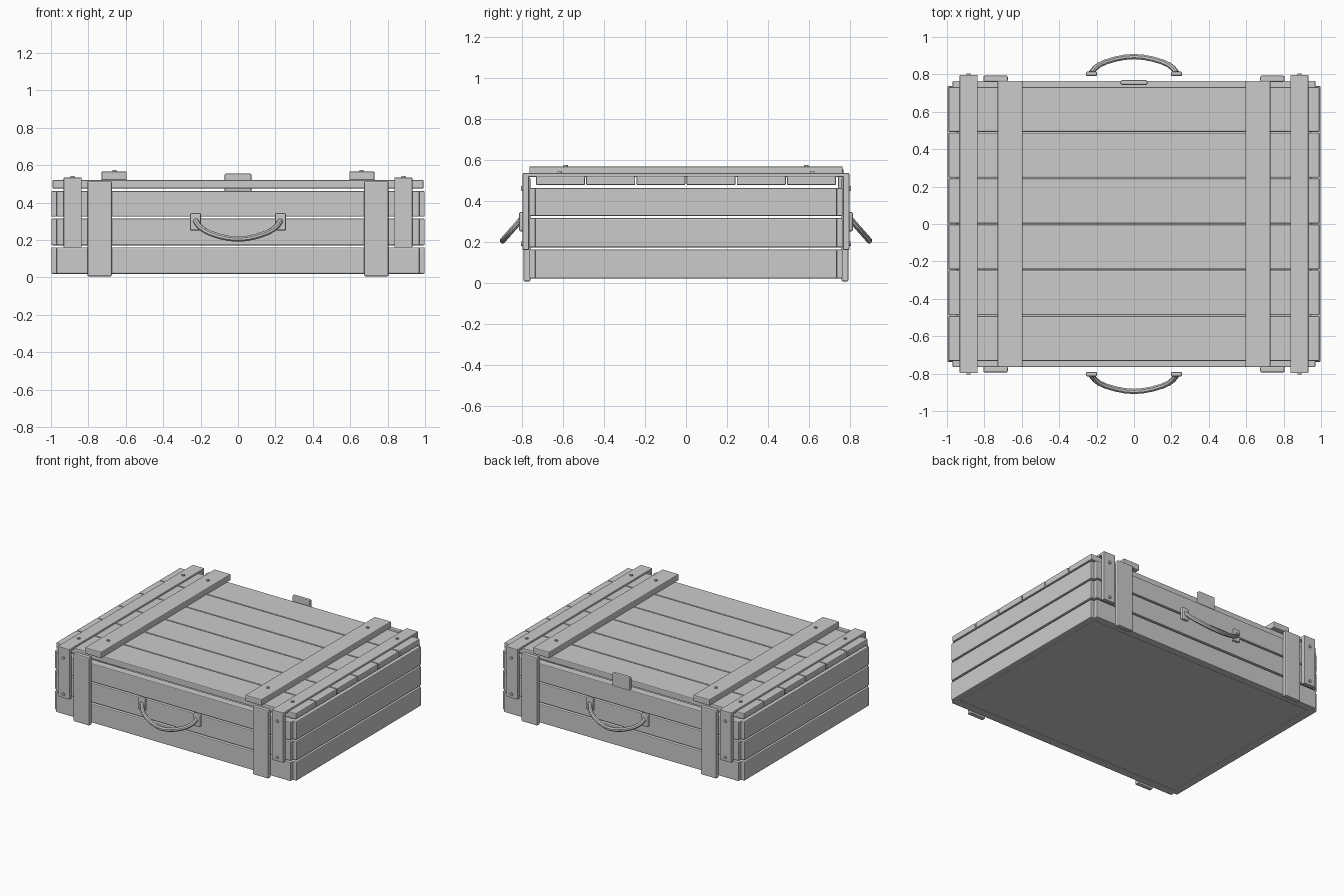
import bpy, bmesh, math
from mathutils import Vector

if "Cube" in bpy.data.objects:
    bpy.data.objects.remove(bpy.data.objects["Cube"])


def box(name, x, y, z, bevel=0.006):
    """Bevelled board given as (min, max) ranges on each axis."""
    bm = bmesh.new()
    bmesh.ops.create_cube(bm, size=1)
    for v in bm.verts:
        v.co = Vector([(r[0] + r[1]) / 2 + c * (r[1] - r[0]) for r, c in zip((x, y, z), v.co)])
    if bevel:
        bmesh.ops.bevel(bm, geom=bm.edges[:], offset=bevel, segments=2, profile=0.5, affect='EDGES')
    mesh = bpy.data.meshes.new(name)
    bm.to_mesh(mesh)
    bm.free()
    ob = bpy.data.objects.new(name, mesh)
    bpy.context.collection.objects.link(ob)
    return ob


def span(s, a, b):
    """Range a..b mirrored to the side given by sign s."""
    return tuple(sorted((s * a, s * b)))


def screw(loc, horizontal=False):
    rot = (math.pi / 2, 0, 0) if horizontal else (0, 0, 0)
    bpy.ops.mesh.primitive_cylinder_add(vertices=12, radius=0.011, depth=0.016,
                                        location=loc, rotation=rot)
    bpy.context.object.name = "screw"


# Floor panel
box("floor", (-0.97, 0.97), (-0.735, 0.735), (0.026, 0.05), 0)

# Wall planks, three rows on all four sides
for z in ((0.02, 0.161), (0.172, 0.315), (0.325, 0.462)):
    for s in (-1, 1):
        box("long_wall_plank", (-0.97, 0.97), span(s, 0.705, 0.765), z)
        box("end_wall_plank", span(s, 0.945, 0.998), (-0.737, 0.737), z)

# Lid boards
for i in range(6):
    y = -0.735 + i * 0.245
    box("lid_board", (-0.992, 0.992), (y + 0.003, y + 0.242), (0.476, 0.521))

for sx in (-1, 1):
    # Wide battens on the lid
    box("lid_batten", span(sx, 0.595, 0.73), (-0.765, 0.765), (0.52, 0.567))
    # Narrow straps over the lid
    box("top_strap", span(sx, 0.836, 0.932), (-0.797, 0.797), (0.516, 0.534), 0.003)
    for sy in (-1, 1):
        screw((sx * 0.66, sy * 0.588, 0.567))
        screw((sx * 0.884, sy * 0.617, 0.534))
        # Vertical battens and straps on the long walls
        box("wall_batten", span(sx, 0.675, 0.805), span(sy, 0.76, 0.793), (0.006, 0.514))
        box("wall_strap", span(sx, 0.836, 0.932), span(sy, 0.767, 0.797), (0.16, 0.534), 0.003)
        for z in (0.19, 0.46):
            screw((sx * 0.884, sy * 0.797, z), True)
        # Handle mounting plates
        box("handle_plate", span(sx, 0.197, 0.257), span(sy, 0.79, 0.815), (0.25, 0.345), 0.009)

# Latch plate on the back of the lid
box("latch", (-0.072, 0.072), (0.743, 0.769), (0.456, 0.556), 0.008)

# Swinging carry handles on front and back
half = [(0.228, 0.0), (0.221, 0.12), (0.208, 0.3), (0.185, 0.5), (0.15, 0.68),
        (0.1, 0.85), (0.05, 0.96)]
path = [(-x, t) for x, t in half] + [(0, 1.0)] + half[::-1]
for s in (-1, 1):
    cu = bpy.data.curves.new("handle_path", 'CURVE')
    cu.dimensions = '3D'
    cu.bevel_depth = 0.015
    cu.bevel_resolution = 2
    cu.use_fill_caps = True
    sp = cu.splines.new('POLY')
    sp.points.add(len(path) - 1)
    for p, (x, t) in zip(sp.points, path):
        p.co = (x, s * (0.807 + 0.088 * t), 0.305 - 0.1 * t, 1)
    ob = bpy.data.objects.new("carry_handle", cu)
    bpy.context.collection.objects.link(ob)
    bpy.ops.object.select_all(action='DESELECT')
    ob.select_set(True)
    bpy.context.view_layer.objects.active = ob
    bpy.ops.object.convert(target='MESH')
    bpy.ops.object.shade_smooth_by_angle(angle=math.radians(40))
